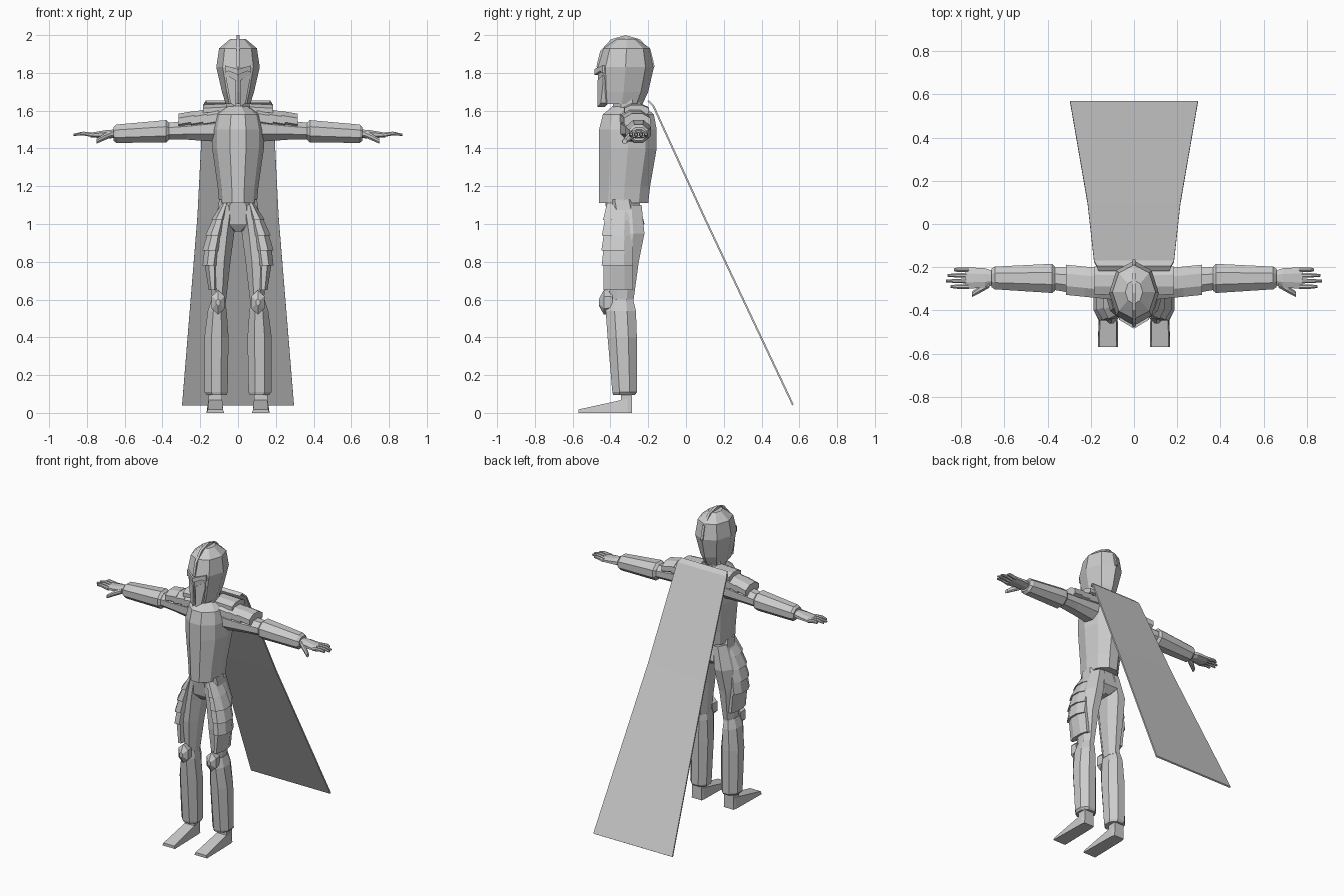
import bpy, bmesh
from math import cos, sin, pi

cube = bpy.data.objects.get("Cube")
if cube:
    bpy.data.objects.remove(cube, do_unlink=True)

grey = bpy.data.materials.new("plain_grey")
grey.use_nodes = True
colour = (.6, .6, .6, 1)
grey.diffuse_color = colour
grey.node_tree.nodes["Principled BSDF"].inputs["Base Color"].default_value = colour


def polygon(sides, pointed=False):
    """Regular cross-section filling a unit square, with a flat or pointed front."""
    shift = 0 if pointed else pi / sides
    angles = [pi / 2 + shift + 2 * pi * i / sides for i in range(sides)]
    wide = max(cos(angle) for angle in angles)
    deep = max(sin(angle) for angle in angles)
    return [(cos(angle) / wide, sin(angle) / deep) for angle in angles]


SQUARE, OCTAGON, DECAGON = polygon(4), polygon(8), polygon(10)
KEELED = polygon(8, pointed=True)


def level(z, outer, front, back, inner=None, shape=OCTAGON):
    """Horizontal ring; it is centred unless an inner limit is given."""
    inner = -outer if inner is None else inner
    return [((inner + outer + u * (outer - inner)) / 2,
             (front + back + v * (back - front)) / 2, z) for u, v in shape]


def across(x, depth, height, y=0, z=0, shape=OCTAGON):
    """Upright ring on the gently drooping arm axis, moved by y and z."""
    middle_y = y - .25 - max(0, .4 - x) / 10
    middle_z = z + 1.51 - x / 20
    return [(x, middle_y + u * depth / 2, middle_z + v * height / 2) for u, v in shape]


def skin(name, *loops, pair=False):
    """Join rings of points into a closed solid, with a twin on the other side if asked."""
    bm = bmesh.new()
    rings = [[bm.verts.new(point) for point in loop] for loop in loops]
    for lower, upper in zip(rings, rings[1:]):
        for i in range(len(lower)):
            bm.faces.new((lower[i - 1], lower[i], upper[i], upper[i - 1]))
    bm.faces.new(rings[0])
    bm.faces.new(rings[-1])
    bmesh.ops.recalc_face_normals(bm, faces=bm.faces)
    mesh = bpy.data.meshes.new(name)
    bm.to_mesh(mesh)
    bm.free()
    mesh.materials.append(grey)
    part = bpy.data.objects.new(name, mesh)
    bpy.context.collection.objects.link(part)
    if pair:
        part.modifiers.new("Mirror", "MIRROR").use_mirror_merge = False


def face_plate(name, front, outline):
    """Half plate at eye height, swept back from the centre line and mirrored."""
    loops = [[(x, y + x * .6, 1.8 + z) for x, z in outline] for y in (front, front + .04)]
    skin(name, *loops, pair=True)


# Helmet with its crest and visor
skin("helmet",
     level(z=1.635, outer=.065, front=-.45, back=-.23, shape=KEELED),
     level(z=1.7, outer=.085, front=-.46, back=-.2, shape=KEELED),
     level(z=1.83, outer=.115, front=-.47, back=-.17, shape=KEELED),
     level(z=1.93, outer=.1, front=-.44, back=-.19, shape=KEELED),
     level(z=1.98, outer=.04, front=-.37, back=-.26, shape=KEELED))


def crest_ring(angle):
    corners = [(-.008, 1), (.008, 1), (.008, .8), (-.008, .8)]
    return [(x, -.32 + .155 * cos(angle) * reach, 1.83 + .17 * sin(angle) * reach)
            for x, reach in corners]


skin("helmet_crest", *[crest_ring(pi * i / 6) for i in range(7)])
face_plate("brow_guard", -.485, [(0, .02), (.07, .04), (.07, 0), (.05, .01), (0, -.01)])
face_plate("cheek_guard", -.475, [(.01, -.04), (.06, -.01), (.06, -.05), (.04, -.16), (.01, -.18)])
skin("neck",
     level(z=1.57, outer=.06, front=-.38, back=-.24),
     level(z=1.66, outer=.06, front=-.39, back=-.24))

# Torso and pelvis
skin("torso",
     level(z=1.11, outer=.1, front=-.46, back=-.2, shape=DECAGON),
     level(z=1.2, outer=.108, front=-.46, back=-.19, shape=DECAGON),
     level(z=1.4, outer=.137, front=-.46, back=-.155, shape=DECAGON),
     level(z=1.5, outer=.137, front=-.46, back=-.155, shape=DECAGON),
     level(z=1.58, outer=.12, front=-.44, back=-.17, shape=DECAGON),
     level(z=1.63, outer=.05, front=-.38, back=-.23, shape=DECAGON))
skin("pelvis",
     level(z=.96, outer=.03, front=-.38, back=-.26),
     level(z=1, outer=.12, front=-.41, back=-.22),
     level(z=1.13, outer=.1, front=-.43, back=-.25))

# Legs
skin("thigh",
     level(z=.58, inner=.065, outer=.135, front=-.4, back=-.28),
     level(z=.8, inner=.04, outer=.155, front=-.42, back=-.25),
     level(z=.95, inner=.02, outer=.15, front=-.42, back=-.22),
     level(z=1.1, inner=.01, outer=.1, front=-.42, back=-.235), pair=True)
skin("shin_guard",
     level(z=.095, inner=.06, outer=.165, front=-.385, back=-.27),
     level(z=.11, inner=.055, outer=.177, front=-.39, back=-.26),
     level(z=.4, inner=.05, outer=.178, front=-.415, back=-.26),
     level(z=.54, inner=.06, outer=.16, front=-.425, back=-.265),
     level(z=.6, inner=.07, outer=.14, front=-.41, back=-.28), pair=True)
skin("ankle",
     level(z=.03, inner=.085, outer=.155, front=-.345, back=-.285, shape=SQUARE),
     level(z=.13, inner=.085, outer=.155, front=-.345, back=-.285, shape=SQUARE), pair=True)


def foot_ring(y, half_width, height):
    return [(.12 + side * half_width, y, z)
            for side, z in ((-1, 0), (1, 0), (.85, height), (-.85, height))]


skin("foot",
     foot_ring(y=-.57, half_width=.047, height=.018),
     foot_ring(y=-.31, half_width=.042, height=.075),
     foot_ring(y=-.285, half_width=.037, height=.07), pair=True)


def knee_ring(y, size):
    angles = [pi * i / 3 + pi / 6 for i in range(6)]
    return [(.105 + size * .04 * cos(angle), y, .585 + size * .065 * sin(angle))
            for angle in angles]


skin("knee_guard", knee_ring(y=-.39, size=.9), knee_ring(y=-.435, size=1),
     knee_ring(y=-.46, size=.3), pair=True)


# Layered thigh plates, each tucked under the one above
def hip_ring(z, edge, tuck):
    return level(z=edge, inner=.11 - .17 * max(0, z - .75),
                 outer=.187 - 1.2 * (z - .82) ** 2 - tuck,
                 front=-.445 + .3 * (z - .85) ** 2 + tuck, back=-.28)


plate_edges = [1.1 - .08 * i for i in range(5)] + [.65]
for top, bottom in zip(plate_edges, plate_edges[1:]):
    skin("thigh_plate", hip_ring(bottom, edge=bottom, tuck=-.003),
         hip_ring(top, edge=top + .01, tuck=.008), pair=True)

# Arms
skin("upper_arm",
     across(x=.1, depth=.14, height=.14),
     across(x=.27, depth=.12, height=.1),
     across(x=.4, depth=.1, height=.085), pair=True)
skin("forearm_guard",
     across(x=.365, depth=.11, height=.09),
     across(x=.38, depth=.135, height=.118),
     across(x=.645, depth=.105, height=.097),
     across(x=.66, depth=.085, height=.07), pair=True)

# Hands
skin("palm",
     across(x=.645, depth=.06, height=.045),
     across(x=.69, depth=.09, height=.045),
     across(x=.78, depth=.1, height=.025), pair=True)
for i, length in enumerate((.07, .1, .105, .085)):
    y = .038 - i * .026
    skin("finger",
         across(x=.765, depth=.022, height=.025, y=y),
         across(x=.82, depth=.02, height=.02, y=y, z=.01),
         across(x=.765 + length, depth=.012, height=.012, y=y, z=.006), pair=True)
skin("thumb",
     across(x=.67, depth=.03, height=.035, y=-.03),
     across(x=.71, depth=.035, height=.035, y=-.05, z=-.015),
     across(x=.75, depth=.025, height=.025, y=-.075, z=-.035), pair=True)

# Stepped shoulder plates and the cape mount above them
for i in range(3):
    start, thickness = .1 + i * .065, .1 - i * .01
    skin("shoulder_plate",
         across(x=start, depth=.14, height=thickness, z=.06),
         across(x=start + .085, depth=.14, height=thickness, z=.05), pair=True)
skin("cape_mount",
     across(x=.05, depth=.13, height=.06, z=.1, y=.02),
     across(x=.185, depth=.13, height=.06, z=.1, y=.01), pair=True)


# Cape, a thin sheet folded over the upper back
def cape_row(half_width, y, z):
    return [(-half_width, y, z), (half_width, y, z),
            (half_width, y - .008, z - .005), (-half_width, y - .008, z - .005)]


skin("cape",
     cape_row(half_width=.165, y=-.21, z=1.645),
     cape_row(half_width=.17, y=-.195, z=1.655),
     cape_row(half_width=.185, y=-.17, z=1.63),
     cape_row(half_width=.215, y=.1, z=1.04),
     cape_row(half_width=.296, y=.57, z=.045))
